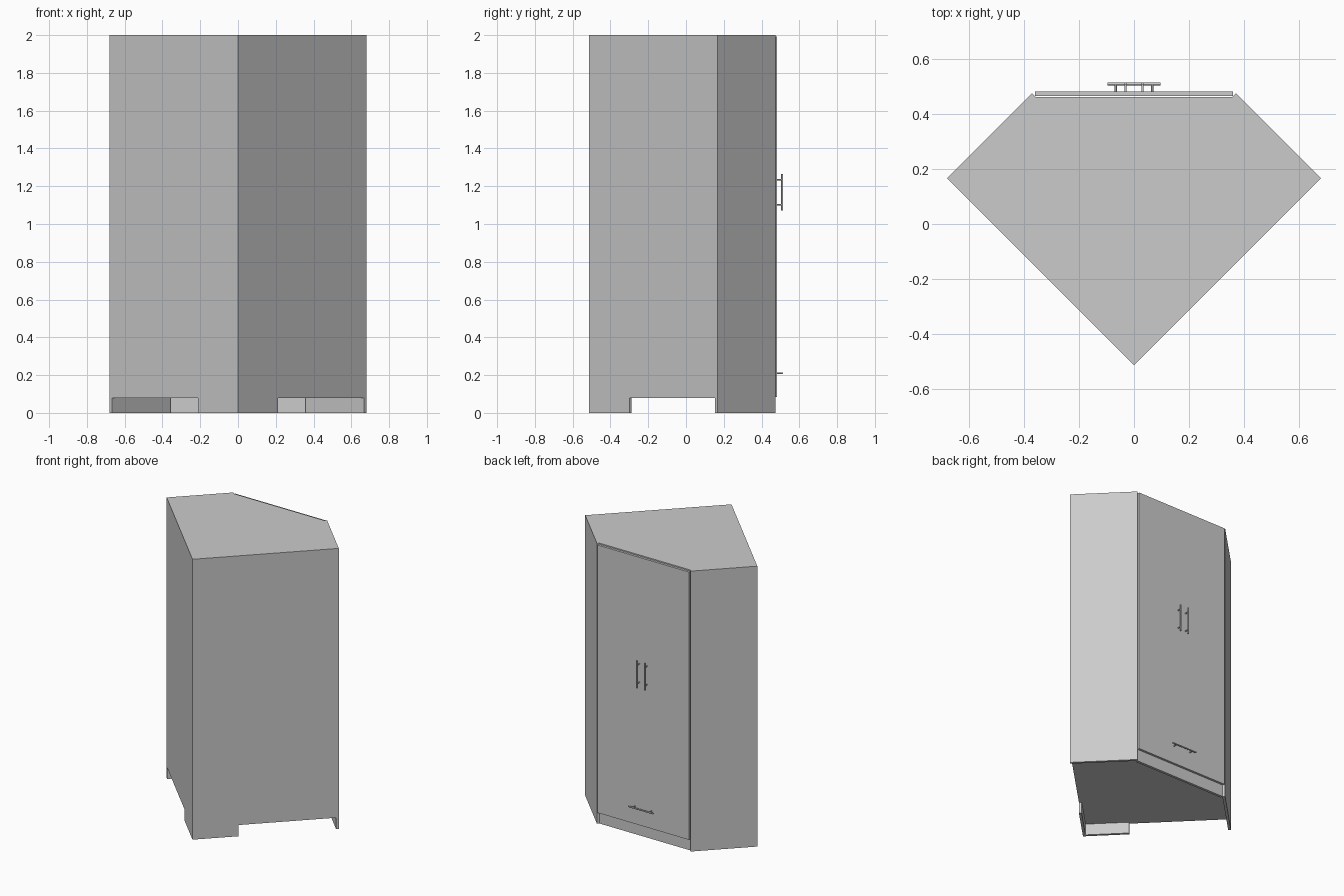
import bpy, bmesh
from mathutils import Vector, Matrix

if "Cube" in bpy.data.objects:
    bpy.data.objects.remove(bpy.data.objects["Cube"])

grey = bpy.data.materials.new("plain grey")
grey.use_nodes = True
GREY = (0.6, 0.6, 0.6, 1)
grey.diffuse_color = GREY
grey.node_tree.nodes["Principled BSDF"].inputs["Base Color"].default_value = GREY

# Plan of the corner cabinet, +x half
T = 0.018                     # board thickness
D = T * 0.7071                # board thickness along x or y on a 45 degree board
REAR, WIDE, MID, TIP_X, TIP_Y = -0.513, 0.679, 0.166, 0.37, 0.475
FLOOR = 0.08
FRONT = TIP_Y - D


def finish(name, bm, mirror=False):
    bmesh.ops.recalc_face_normals(bm, faces=bm.faces)
    mesh = bpy.data.meshes.new(name)
    bm.to_mesh(mesh)
    bm.free()
    mesh.materials.append(grey)
    obj = bpy.data.objects.new(name, mesh)
    bpy.context.collection.objects.link(obj)
    if mirror:
        obj.modifiers.new("mirror", 'MIRROR')
    return obj


def extruded(points, offset):
    bm = bmesh.new()
    face = bm.faces.new([bm.verts.new(p) for p in points])
    new = bmesh.ops.extrude_face_region(bm, geom=[face])["geom"]
    verts = [v for v in new if isinstance(v, bmesh.types.BMVert)]
    bmesh.ops.translate(bm, verts=verts, vec=offset)
    return bm


def slab(name, plan, z0, z1, mirror=False):
    bm = extruded([(x, y, z0) for x, y in plan], (0, 0, z1 - z0))
    return finish(name, bm, mirror)


def symmetric(half):
    return half + [(-x, y) for x, y in reversed(half) if x > 0]


# Rear walls with a toe cut-out, mitred where they meet
end = WIDE - D
profile = [(0, 0), (0.213, 0), (0.213, FLOOR), (end, FLOOR), (end, 2 - T), (0, 2 - T)]
bm = extruded([(x, REAR + x, z) for x, z in profile], (-D, D, 0))
for v in bm.verts:
    if v.co.x < 0:
        v.co += Vector((D, D, 0))
finish("rear_wall", bm, True)

# Angled side panels
slab("side_panel", [(WIDE, MID), (TIP_X, TIP_Y), (TIP_X - D, FRONT), (end, MID - D)],
     0, 2 - T, True)

# Top board, floor board and plinth
slab("top_board", symmetric([(0, REAR), (WIDE, MID), (TIP_X, TIP_Y), (TIP_X - D, FRONT)]),
     2 - T, 2)
slab("floor_board", symmetric([(0, REAR + 2 * D), (end - D, MID - D),
                               (end, MID - D), (TIP_X - D, FRONT)]), FLOOR, FLOOR + T)
px = TIP_X - D
slab("plinth", [(-px, FRONT), (px, FRONT), (px, FRONT - T), (-px, FRONT - T)], 0, FLOOR)

# Door front
DOOR = 0.481
slab("door_front", [(-0.36, 0.465), (0.36, 0.465), (0.36, DOOR), (-0.36, DOOR)],
     0.083, 1.993)


# Bar handles on two posts each
def rod(bm, a, b, radius):
    a, b = Vector(a), Vector(b)
    turn = (b - a).to_track_quat('Z', 'Y').to_matrix().to_4x4()
    bmesh.ops.create_cone(bm, cap_ends=True, segments=16, radius1=radius, radius2=radius,
                          depth=(b - a).length,
                          matrix=Matrix.Translation((a + b) / 2) @ turn)


def handle(name, centre, axis):
    bm = bmesh.new()
    c, axis = Vector(centre), Vector(axis)
    rod(bm, c - axis * 0.097, c + axis * 0.097, 0.005)
    for side in (-1, 1):
        p = c + axis * 0.066 * side
        rod(bm, (p.x, DOOR - 0.002, p.z), p, 0.004)
    obj = finish(name, bm)
    bpy.ops.object.select_all(action='DESELECT')
    obj.select_set(True)
    bpy.context.view_layer.objects.active = obj
    bpy.ops.object.shade_smooth_by_angle()


handle("left_door_handle", (0.031, 0.509, 1.169), (0, 0, 1))
handle("right_door_handle", (-0.031, 0.509, 1.169), (0, 0, 1))
handle("lower_handle", (0, 0.509, 0.21), (1, 0, 0))
